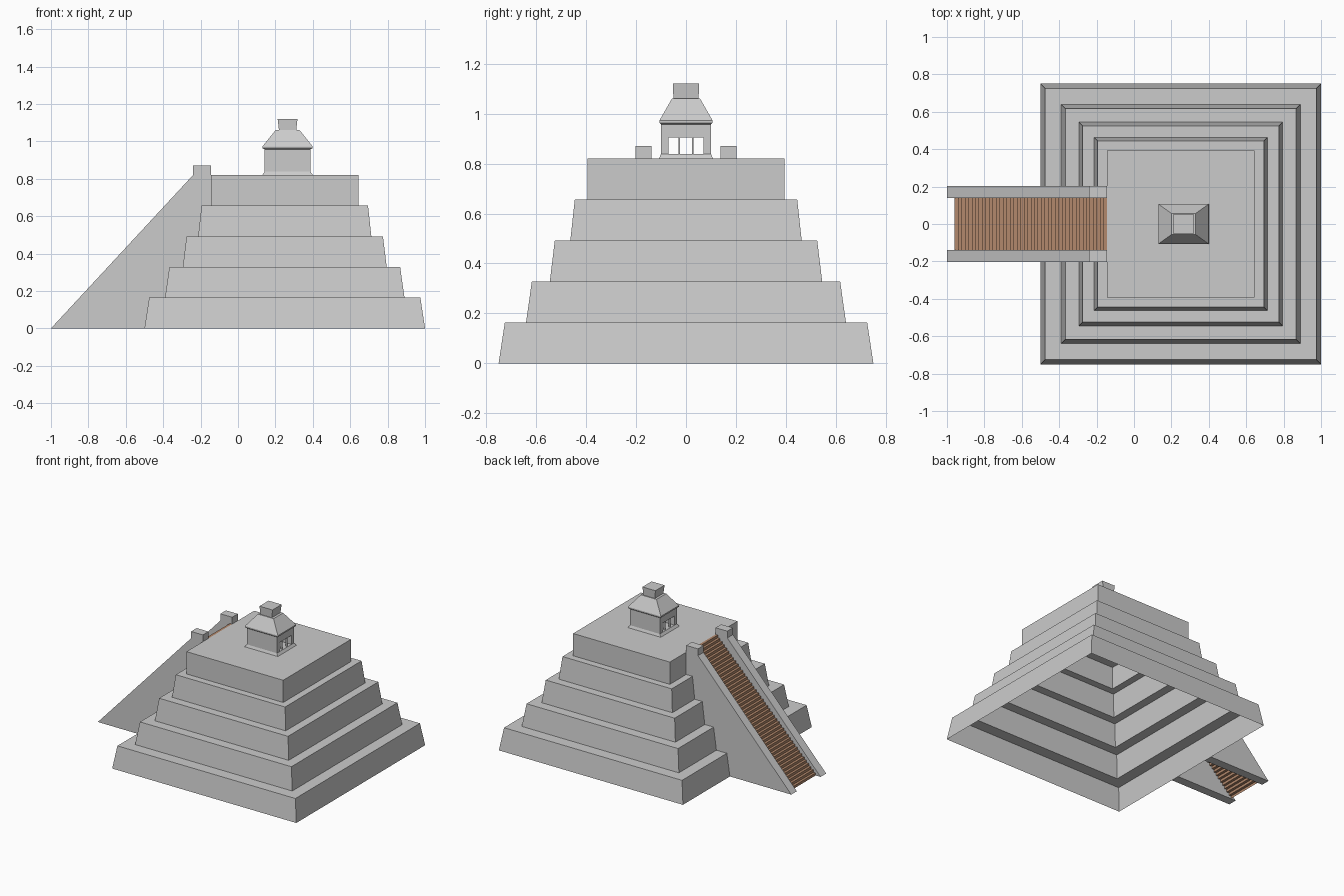
import bpy, bmesh

if "Cube" in bpy.data.objects:
    bpy.data.objects.remove(bpy.data.objects["Cube"])

def make(name, verts, faces, mat=None):
    me = bpy.data.meshes.new(name)
    me.from_pydata(verts, [], faces)
    bm = bmesh.new()
    bm.from_mesh(me)
    bmesh.ops.recalc_face_normals(bm, faces=bm.faces[:])
    bm.to_mesh(me)
    bm.free()
    ob = bpy.data.objects.new(name, me)
    bpy.context.collection.objects.link(ob)
    if mat:
        me.materials.append(mat)
    return ob

def loft(name, cx, rings, bottom=False):
    """Stack rectangles (half x, half y, z) and skin them."""
    verts, faces = [], []
    for hx, hy, z in rings:
        verts += [(cx + sx * hx, sy * hy, z) for sx, sy in ((-1, -1), (1, -1), (1, 1), (-1, 1))]
    for r in range(len(rings) - 1):
        for i in range(4):
            a, b = r * 4 + i, r * 4 + (i + 1) % 4
            faces.append((a, b, b + 4, a + 4))
    n = len(verts)
    faces.append((n - 4, n - 3, n - 2, n - 1))
    if bottom:
        faces.append((3, 2, 1, 0))
    return make(name, verts, faces)

def extrude_y(name, prof, y0, y1, closed=True, mat=None):
    """Extrude an x-z profile along y; open profiles become a sheet."""
    n = len(prof)
    verts = [(x, y, z) for y in (y0, y1) for x, z in prof]
    faces = [(i, (i + 1) % n, n + (i + 1) % n, n + i) for i in range(n if closed else n - 1)]
    if closed:
        faces += [tuple(range(n)), tuple(range(2 * n - 1, n - 1, -1))]
    return make(name, verts, faces, mat)

def box(name, x0, x1, y0, y1, z0, z1):
    return extrude_y(name, [(x0, z0), (x1, z0), (x1, z1), (x0, z1)], y0, y1)

# Stepped pyramid: hollow shell, open underneath
CX, H = 0.25, 0.82 / 5
tiers = [(0.75, 0.725), (0.64, 0.617), (0.545, 0.525), (0.463, 0.445), (0.394, 0.394)]
rings = []
for i, (lo, hi) in enumerate(tiers):
    rings += [(lo, lo, i * H), (hi, hi, (i + 1) * H)]
loft("stepped_pyramid", CX, rings)

# Stair side walls with end posts, following the tiers at the back
TOP = CX - 0.394
side = [(-1, 0)] + [(CX - h, z) for h, _, z in rings]
side += [(TOP, 0.87), (-0.24, 0.87), (-0.24, 0.82)]
for s, label in ((-1, "front"), (1, "back")):
    extrude_y("stair_wall_" + label, side, s * 0.138, s * 0.203)

# Brown steps
brown = bpy.data.materials.new("brown_steps")
brown.diffuse_color = (0.45, 0.25, 0.15, 1)
brown.use_nodes = True
brown.node_tree.nodes["Principled BSDF"].inputs["Base Color"].default_value = brown.diffuse_color
N, X0 = 44, -0.96
run, rise = (TOP - X0) / N, 0.82 / N
steps = [(X0, 0)]
for i in range(N):
    steps += [(X0 + i * run, (i + 1) * rise), (X0 + (i + 1) * run, (i + 1) * rise)]
extrude_y("steps", steps, -0.138, 0.138, closed=False, mat=brown)

# Temple: plinth, walls, lintel and doorway pillars
TX, HX, HY = 0.265, 0.122, 0.1
loft("temple_plinth", TX, [(0.135, 0.108, 0.82), (HX, HY, 0.838)], True)
for s, label in ((-1, "front"), (1, "back")):
    box("temple_wall_" + label, TX - HX, TX + HX, s * 0.07, s * HY, 0.838, 0.905)
    for d, end in ((-1, "left"), (1, "right")):
        x = TX + d * (HX - 0.012)
        box(f"pillar_{label}_{end}", x - 0.006, x + 0.006, s * 0.025, s * 0.031, 0.838, 0.905)
box("temple_lintel", TX - HX, TX + HX, -HY, HY, 0.905, 0.957)

# Hipped roof and crown
loft("temple_roof", TX, [(HX, HY, 0.957), (0.134, 0.106, 0.963), (0.134, 0.106, 0.973),
                         (0.064, 0.056, 1.06)], True)
loft("roof_crown", TX, [(0.046, 0.05, 1.058), (0.053, 0.053, 1.12)], True)
